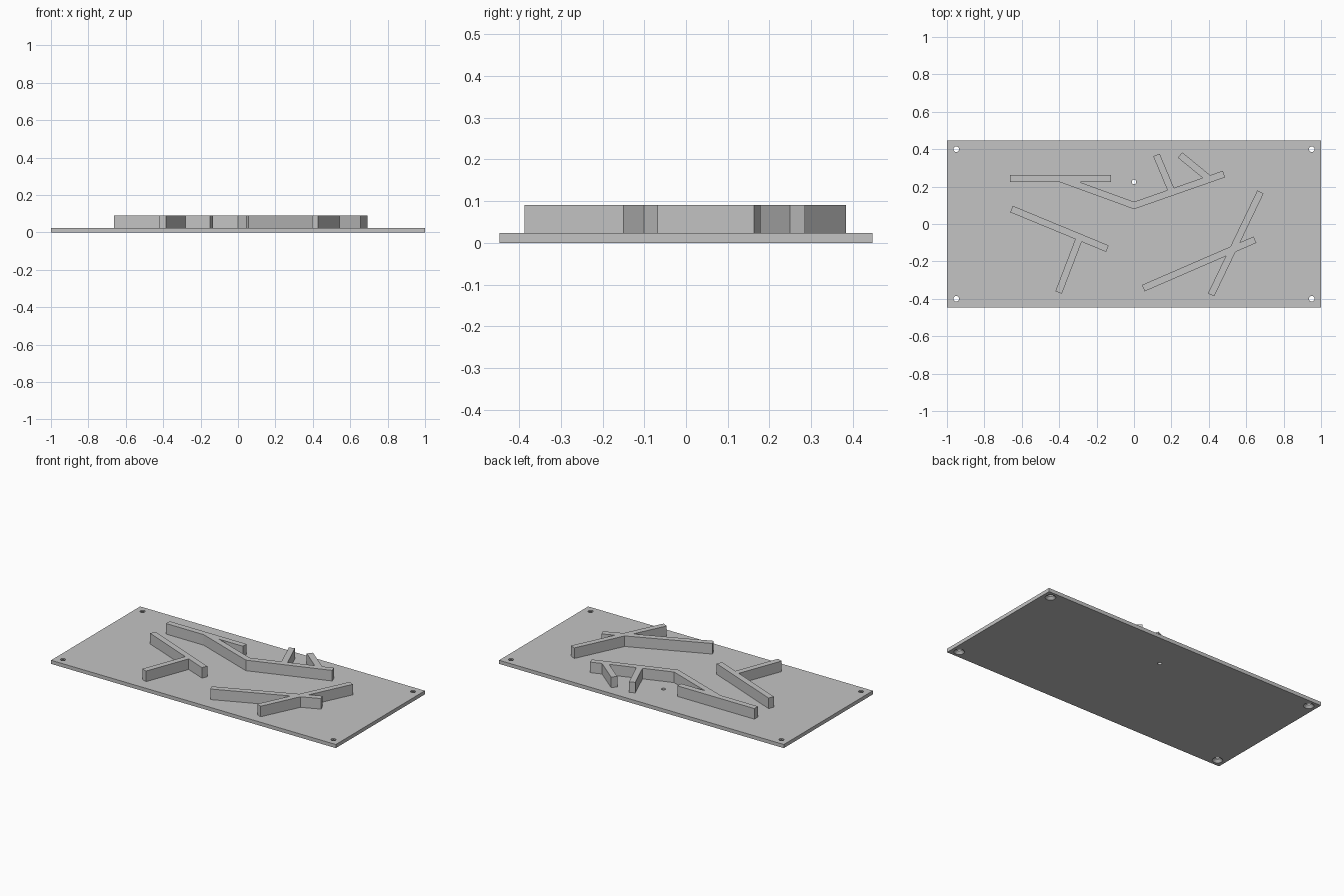
import bpy
import bmesh
from mathutils import Vector

cube = bpy.data.objects.get("Cube")
if cube:
    bpy.data.objects.remove(cube, do_unlink=True)

PLATE_TOP = 0.023
BAR_TOP = 0.09
HALF_WIDTH = 0.0185

grey = bpy.data.materials.new("plain grey")
grey.use_nodes = True
grey.diffuse_color = (0.55, 0.55, 0.55, 1)
grey.node_tree.nodes["Principled BSDF"].inputs["Base Color"].default_value = grey.diffuse_color


def make_object(name, bm):
    bmesh.ops.recalc_face_normals(bm, faces=bm.faces)
    mesh = bpy.data.meshes.new(name)
    bm.to_mesh(mesh)
    bm.free()
    mesh.materials.append(grey)
    obj = bpy.data.objects.new(name, mesh)
    bpy.context.collection.objects.link(obj)
    return obj


def prism(name, outline, bottom, top):
    """Extrude a flat outline upwards."""
    bm = bmesh.new()
    face = bm.faces.new([bm.verts.new((p[0], p[1], bottom)) for p in outline])
    extruded = bmesh.ops.extrude_face_region(bm, geom=[face])["geom"]
    verts = [g for g in extruded if isinstance(g, bmesh.types.BMVert)]
    bmesh.ops.translate(bm, verts=verts, vec=(0, 0, top - bottom))
    return make_object(name, bm)


def bar(name, path):
    """Upright bar of constant width along a path, with mitred corners."""
    pts = [Vector(p) for p in path]
    dirs = [(b - a).normalized() for a, b in zip(pts, pts[1:])]
    left, right = [], []
    for i, p in enumerate(pts):
        before, after = dirs[max(i - 1, 0)], dirs[min(i, len(dirs) - 1)]
        along = (before + after).normalized()
        side = Vector((-along.y, along.x)) * HALF_WIDTH / along.dot(after)
        left.append(p + side)
        right.append(p - side)
    return prism(name, left + right[::-1], PLATE_TOP - 0.004, BAR_TOP)


def hole_cutter(x, y, r_bottom, r_top, bottom, top):
    bm = bmesh.new()
    bmesh.ops.create_cone(bm, cap_ends=True, segments=32, radius1=r_bottom,
                          radius2=r_top, depth=top - bottom)
    bmesh.ops.translate(bm, verts=bm.verts, vec=(x, y, (top + bottom) / 2))
    return make_object("hole_cutter", bm)


def combine(obj, others, operation):
    """Apply boolean operations, then drop the helper objects."""
    for other in others:
        mod = obj.modifiers.new("boolean", 'BOOLEAN')
        mod.operation = operation
        mod.solver = 'EXACT'
        mod.object = other
    bpy.context.view_layer.update()
    graph = bpy.context.evaluated_depsgraph_get()
    mesh = bpy.data.meshes.new_from_object(obj.evaluated_get(graph))
    obj.modifiers.clear()
    obj.data = mesh
    for other in others:
        bpy.data.objects.remove(other, do_unlink=True)


# Base plate with countersunk corner holes and one small pilot hole
plate = prism("base_plate", [(-1, -0.447), (1, -0.447), (1, 0.447), (-1, 0.447)], 0, PLATE_TOP)
cutters = [hole_cutter(0, 0.225, 0.012, 0.012, -0.02, 0.05)]
for sx in (-1, 1):
    for sy in (-1, 1):
        x, y = sx * 0.95, sy * 0.4
        cutters.append(hole_cutter(x, y, 0.015, 0.015, -0.02, 0.05))
        cutters.append(hole_cutter(x, y, 0.032, 0.012, -0.002, 0.018))
combine(plate, cutters, 'DIFFERENCE')

# Raised bar groups: each is a main bar joined by its branches
groups = {
    "rear_branch": [
        [(-0.395, 0.243), (0, 0.099), (0.481, 0.267)],
        [(-0.663, 0.243), (-0.123, 0.243)],
        [(0.12, 0.369), (0.205, 0.166)],
        [(0.246, 0.369), (0.4, 0.243)],
    ],
    "right_branch": [
        [(-0.655, 0.08), (-0.142, -0.132)],
        [(-0.403, -0.366), (-0.291, -0.073)],
    ],
    "left_branch": [
        [(0.05, -0.343), (0.647, -0.084)],
        [(0.676, 0.171), (0.412, -0.379)],
    ],
}
for name, paths in groups.items():
    main, *branches = [bar(name, path) for path in paths]
    combine(main, branches, 'UNION')
    main.name = name
